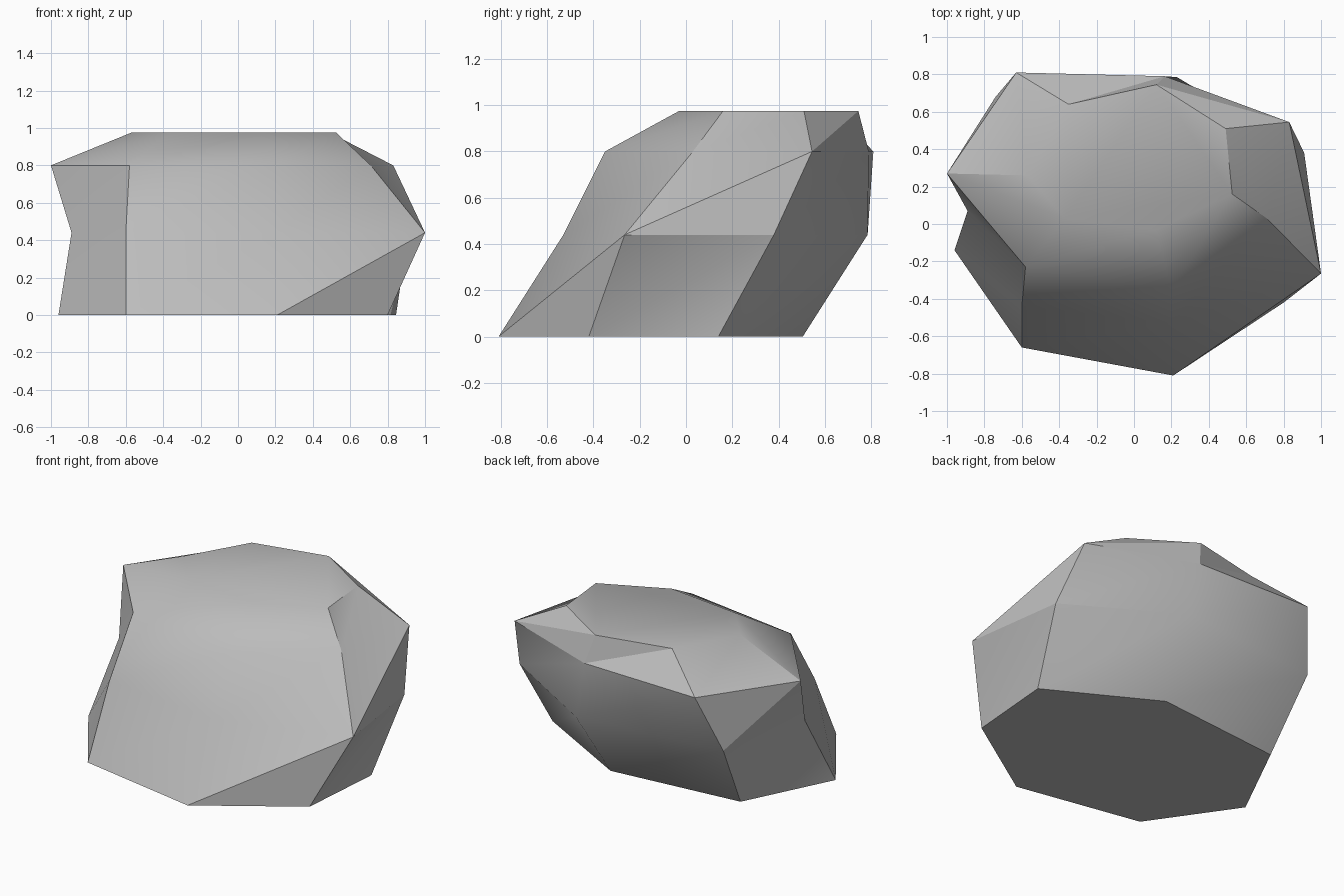
import bpy
import bmesh
import math

cube = bpy.data.objects.get("Cube")
if cube:
    bpy.data.objects.remove(cube, do_unlink=True)

# Stone material
stone = bpy.data.materials.new("stone_grey")
stone.use_nodes = True
GREY = (0.5, 0.5, 0.5, 1.0)
stone.diffuse_color = GREY
stone.node_tree.nodes["Principled BSDF"].inputs["Base Color"].default_value = GREY

# Horizontal outlines of the boulder, from the ground to the flat top
outlines = [
    (0.0, [(-.96, -.14), (-.60, -.66), (.21, -.81), (.80, -.42),
           (.845, .14), (.18, .505), (-.68, .42)]),
    (0.44, [(-.89, .07), (-.60, -.44), (.20, -.53), (1.0, -.265),
            (.91, .38), (.23, .785), (-.74, .68)]),
    (0.80, [(-1.0, .27), (-.58, -.23), (.20, -.35), (.71, .03),
            (.83, .545), (.165, .79), (-.63, .81)]),
    (0.975, [(-.57, .26), (-.37, .03), (.12, -.03), (.525, .16),
             (.49, .51), (.12, .745), (-.35, .64)]),
]

bm = bmesh.new()
rings = [[bm.verts.new((x, y, z)) for x, y in points] for z, points in outlines]

# Flat base and top
bm.faces.new(rings[0][::-1])
bm.faces.new(rings[-1])

# Faceted sides between neighbouring outlines
for low, high in zip(rings, rings[1:]):
    for i in range(len(low)):
        j = (i + 1) % len(low)
        bm.faces.new((low[i], low[j], high[j]))
        bm.faces.new((low[i], high[j], high[i]))

mesh = bpy.data.meshes.new("boulder")
bm.to_mesh(mesh)
bm.free()
mesh.materials.append(stone)
boulder = bpy.data.objects.new("boulder", mesh)
bpy.context.collection.objects.link(boulder)

# Soften the shallow facets, keep the strong edges sharp
bpy.ops.object.select_all(action="DESELECT")
boulder.select_set(True)
bpy.context.view_layer.objects.active = boulder
bpy.ops.object.shade_smooth_by_angle(angle=math.radians(30))
